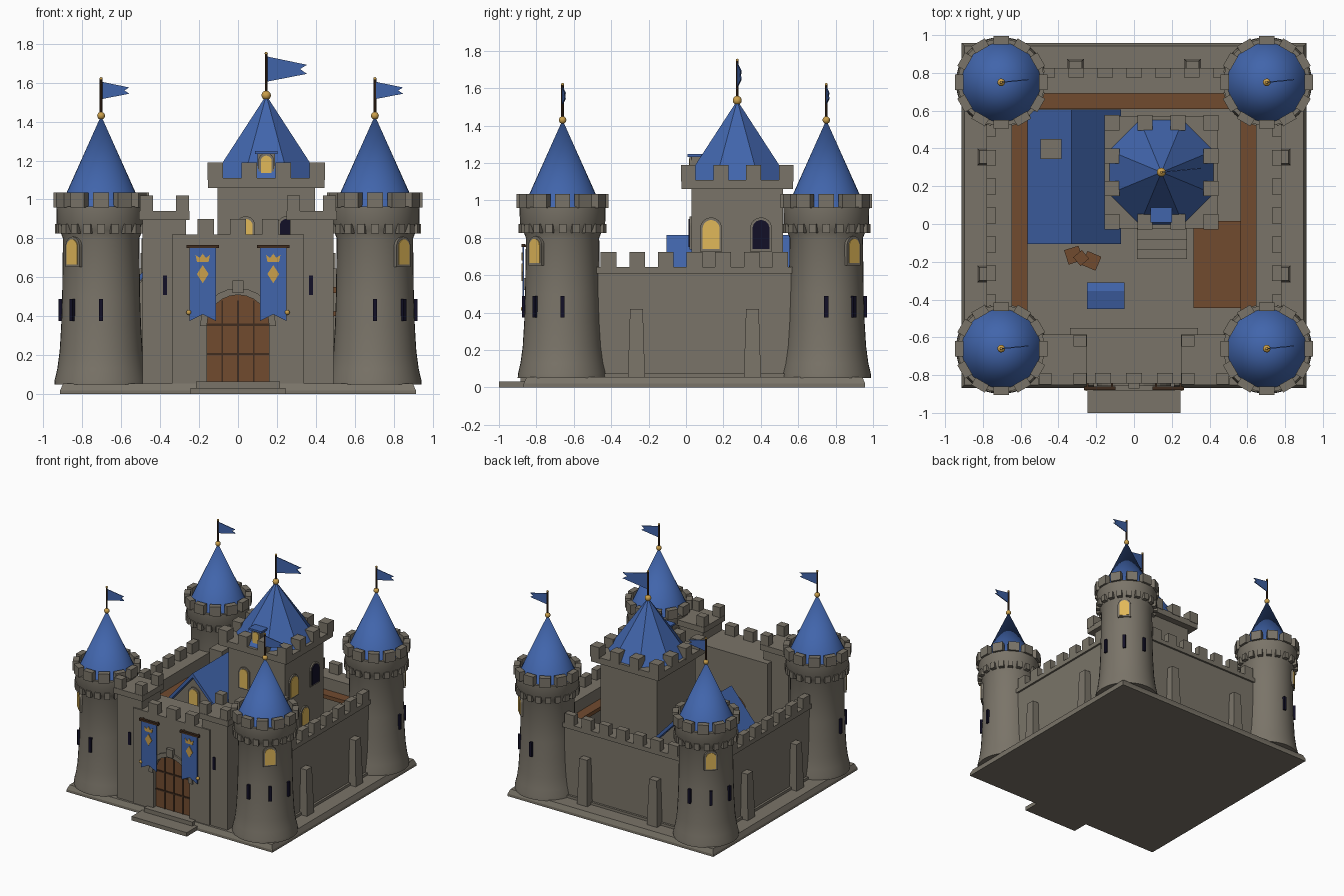
import bpy, bmesh, math
from mathutils import Matrix, Vector

if "Cube" in bpy.data.objects:
    bpy.data.objects.remove(bpy.data.objects["Cube"])

def mat(name, r, g, b):
    m = bpy.data.materials.new(name)
    m.diffuse_color = (r, g, b, 1)
    m.use_nodes = True
    m.node_tree.nodes["Principled BSDF"].inputs["Base Color"].default_value = m.diffuse_color
    return m

STONE = mat("stone", 0.195, 0.175, 0.14)
BLUE = mat("roof blue", 0.053, 0.13, 0.41)
WOOD = mat("wood", 0.165, 0.07, 0.028)
DARKWOOD = mat("dark wood", 0.05, 0.025, 0.013)
GOLD = mat("gold", 0.60, 0.35, 0.07)
GLOW = mat("lit window", 0.75, 0.48, 0.10)
DARK = mat("dark opening", 0.006, 0.005, 0.02)
OY = 0.045                      # middle of the walled square
PI = math.pi

def place(x, y, z=0, phi=0, r=0):
    """Local -y faces outward at angle phi, pushed out by r."""
    return Matrix.Translation((x, y, z)) @ Matrix.Rotation(phi, 4, 'Z') @ Matrix.Translation((0, -r, 0))

def finish(name, bm, m, smooth=False):
    bmesh.ops.recalc_face_normals(bm, faces=bm.faces)
    me = bpy.data.meshes.new(name)
    bm.to_mesh(me)
    bm.free()
    me.materials.append(m)
    ob = bpy.data.objects.new(name, me)
    bpy.context.collection.objects.link(ob)
    if smooth:
        bpy.context.view_layer.objects.active = ob
        ob.select_set(True)
        bpy.ops.object.shade_smooth_by_angle(angle=math.radians(35))
        ob.select_set(False)
    return ob

def add_box(bm, x0, x1, y0, y1, z0, z1, M=Matrix(), taper=0):
    vs = bmesh.ops.create_cube(bm, size=1)['verts']
    for v in vs:
        t = taper if v.co.z > 0 else 0
        v.co = M @ Vector(((x0+x1)/2 + v.co.x*(x1-x0-2*t), (y0+y1)/2 + v.co.y*(y1-y0-2*t),
                           (z0+z1)/2 + v.co.z*(z1-z0)))

def boxes(name, m, lst, M=Matrix(), taper=0):
    bm = bmesh.new()
    for b in lst:
        add_box(bm, *b, M, taper)
    return finish(name, bm, m)

def prism(name, m, pts, y0, y1, M=Matrix()):
    """Outline in x,z extruded from y0 to y1."""
    bm = bmesh.new()
    a = [bm.verts.new(M @ Vector((x, y0, z))) for x, z in pts]
    b = [bm.verts.new(M @ Vector((x, y1, z))) for x, z in pts]
    bm.faces.new(a)
    bm.faces.new(b[::-1])
    n = len(pts)
    for i in range(n):
        bm.faces.new((a[i], b[i], b[(i+1) % n], a[(i+1) % n]))
    return finish(name, bm, m)

def arc(r, zc, n=12):
    return [(r*math.cos(PI - PI*i/n), zc + r*math.sin(PI - PI*i/n)) for i in range(n+1)]

def arch(w, h):
    return [(-w/2, 0)] + arc(w/2, h - w/2) + [(w/2, 0)]

def window(name, w, h, M, m=GLOW):
    prism(name + "_frame", STONE, [(x, z - 0.012) for x, z in arch(w + 0.026, h + 0.026)], 0.02, -0.010, M)
    prism(name + "_pane", m, arch(w, h), 0, -0.015, M)

def lathe(name, m, prof, x, y, n=32, rot=0, smooth=True):
    bm = bmesh.new()
    rings = [[bm.verts.new((x + r*math.cos(rot + 2*PI*i/n), y + r*math.sin(rot + 2*PI*i/n), z))
              for i in range(n)] for r, z in prof]
    for a, b in zip(rings, rings[1:]):
        for i in range(n):
            bm.faces.new((a[i], a[(i+1) % n], b[(i+1) % n], b[i]))
    bm.faces.new(rings[0][::-1])
    bm.faces.new(rings[-1])
    bmesh.ops.remove_doubles(bm, verts=bm.verts, dist=1e-5)
    return finish(name, bm, m, smooth)

def ball(name, x, y, z, r):
    bm = bmesh.new()
    bmesh.ops.create_uvsphere(bm, u_segments=16, v_segments=10, radius=r, matrix=Matrix.Translation((x, y, z)))
    finish(name, bm, GOLD, True)

def flag(name, x, y, z0, z1, s):
    lathe(name + "_pole", DARKWOOD, [(0.007, z0), (0.007, z1)], x, y, 8)
    ball(name + "_finial", x, y, z0, 0.02 if s == 1 else 0.024)
    ball(name + "_pole_tip", x, y, z1, 0.008)
    pts = [(0, 0), (0.145, -0.03), (0.12, -0.045), (0.145, -0.062), (0, -0.09)]
    prism(name + "_pennant", BLUE, [(a*s, b*s) for a, b in pts], -0.003, 0.003, place(x, y, z1 - 0.015, 0.1))

# base and entrance steps
boxes("base", STONE, [(-0.913, 0.913, -0.868, 0.958, 0, 0.02)])
boxes("base_top", STONE, [(-0.913, 0.913, -0.868, 0.958, 0.02, 0.055)], taper=0.015)
boxes("entrance_steps", STONE, [(-0.245, 0.245, -1.0, -0.8, 0, 0.032), (-0.215, 0.215, -0.885, -0.8, 0.03, 0.065)])

# corner towers
for sx in (-1, 1):
    for sy in (-1, 1):
        x, y = 0.703*sx, OY + 0.705*sy
        lathe("tower", STONE, [(0.24, 0.05), (0.238, 0.075), (0.225, 0.13), (0.213, 0.22), (0.205, 0.35), (0.2, 0.5),
                               (0.196, 0.8), (0.212, 0.84), (0.228, 0.875), (0.23, 0.965)], x, y, 40)
        bm = bmesh.new()
        for i in range(20):
            add_box(bm, -0.02, 0.02, -0.236, -0.18, 0.825, 0.875, place(x, y, 0, 2*PI*i/20))
        finish("tower_corbels", bm, STONE)
        bm = bmesh.new()
        for i in range(12):
            add_box(bm, -0.041, 0.041, -0.245, -0.2, 0.96, 1.035, place(x, y, 0, 2*PI*i/12))
        finish("tower_merlons", bm, STONE)
        lathe("tower_roof", BLUE, [(0.21, 0.962), (0, 1.43)], x, y, 32)
        flag("tower_flag", x, y, 1.43, 1.62, 1)
        diag = math.atan2(sx, -sy)
        window("tower_window", 0.075, 0.13, place(x, y, 0.665, diag, 0.198))
        for phi in (diag, math.atan2(sx, 0), math.atan2(0, -sy)):
            boxes("arrow_slit", DARK, [(-0.011, 0.011, -0.014, 0.02, 0.375, 0.49)], place(x, y, 0, phi, 0.204))

# curtain walls on both sides and the back
for phi in (PI/2, -PI/2, PI):
    M = place(0, OY, 0, phi)
    boxes("curtain_wall", STONE, [(-0.6, 0.6, -0.765, -0.645, 0.05, 0.62)], M)
    boxes("wall_cap", STONE, [(-0.6, 0.6, -0.78, -0.645, 0.61, 0.645)], M)
    boxes("wall_plinth", STONE, [(-0.6, 0.6, -0.782, -0.7, 0.05, 0.075)], M)
    boxes("wall_merlons", STONE, [(i*0.153 - 0.042, i*0.153 + 0.042, -0.78, -0.73, 0.64, 0.725)
                                  for i in range(-3, 4)], M)
    for s in (-0.31, 0.31):
        boxes("buttress", STONE, [(s - 0.046, s + 0.046, -0.83, -0.74, 0.05, 0.42)], M, taper=0.012)
    boxes("wall_walk", WOOD, [(-0.6 if phi == PI else -0.52, 0.6 if phi == PI else 0.52, -0.65, -0.565, 0.52, 0.55)], M)

# gatehouse centre with arched passage
prism("gatehouse", STONE, [(-0.34, 0.05), (-0.16, 0.05)] + arc(0.16, 0.35) +
      [(0.16, 0.05), (0.34, 0.05), (0.34, 0.82), (-0.34, 0.82)], -0.845, -0.55)
prism("gate_arch", STONE, arc(0.195, 0.35) + arc(0.16, 0.35)[::-1], -0.858, -0.83)
boxes("keystone", STONE, [(-0.028, 0.028, -0.872, -0.83, 0.52, 0.585)])
boxes("gatehouse_merlons", STONE, [(c - 0.042, c + 0.042, -0.845, -0.79, 0.81, 0.9) for c in (-0.165, 0, 0.165)])
prism("gate_door", WOOD, [(x, z + 0.06) for x, z in arch(0.32, 0.45)], -0.81, -0.77)
boxes("door_bands", DARKWOOD, [(-0.16, 0.16, -0.816, -0.8, z, z + 0.012) for z in (0.2, 0.35)] +
      [(x - 0.004, x + 0.004, -0.816, -0.8, 0.06, 0.48) for x in (-0.08, 0, 0.08)])

# gatehouse flanks, banners
for s in (-1, 1):
    x0, x1 = sorted((0.267*s, 0.49*s))
    boxes("gate_flank", STONE, [(x0, x1, -0.835, -0.6, 0.05, 0.9)])
    boxes("flank_cap", STONE, [(x0 - 0.018, x1 + 0.018, -0.853, -0.585, 0.895, 0.94)])
    boxes("flank_merlons", STONE, [(c*s - 0.034, c*s + 0.034, y, y + 0.06, 0.93, 1.02)
                                   for c, y in ((0.285, -0.85), (0.47, -0.85), (0.285, -0.648))])
    boxes("gate_slit", DARK, [(0.375*s - 0.01, 0.375*s + 0.01, -0.842, -0.82, 0.51, 0.61)])
    M = place(0.181*s, -0.87)
    prism("banner", BLUE, [(-0.069, 0.755), (0.069, 0.755), (0.069, 0.375), (0, 0.41), (-0.069, 0.375)], -0.004, 0.004, M)
    boxes("banner_rod", DARKWOOD, [(-0.084, 0.084, -0.01, 0.01, 0.75, 0.767), (-0.07, -0.06, 0, 0.04, 0.75, 0.765),
                                   (0.06, 0.07, 0, 0.04, 0.75, 0.765)], M)
    prism("banner_diamond", GOLD, [(0, 0.57), (0.03, 0.617), (0, 0.663), (-0.03, 0.617)], -0.009, 0, M)
    prism("banner_crown", GOLD, [(-0.03, 0.68), (0.03, 0.68), (0.037, 0.715), (0.016, 0.7), (0, 0.722),
                                 (-0.016, 0.7), (-0.037, 0.715)], -0.009, 0, M)
    ball("banner_weight", 0.181*s + 0.072*s, -0.87, 0.42, 0.013)

# keep
KX, KY = 0.145, 0.274
boxes("keep", STONE, [(KX - 0.25, KX + 0.25, KY - 0.245, KY + 0.245, 0.05, 1.07)])
boxes("keep_cap", STONE, [(KX - 0.3, KX + 0.3, KY - 0.298, KY + 0.298, 1.06, 1.11)])
q = [-0.262, -0.087, 0.087, 0.262]
boxes("keep_merlons", STONE, [(KX + a - 0.04, KX + a + 0.04, KY + b - 0.04, KY + b + 0.04, 1.1, 1.19)
                              for a in q for b in q if max(abs(a), abs(b)) > 0.2])
lathe("keep_roof", BLUE, [(0.302, 1.105), (0, 1.535)], KX, KY, 8, PI/8, False)
flag("keep_flag", KX, KY, 1.535, 1.75, 1.45)
for a, m in ((-0.105, GLOW), (0.105, DARK)):
    window("keep_front_window", 0.07, 0.15, place(KX + a, KY - 0.245, 0.75), m)
for a, m in ((-0.14, GLOW), (0.127, DARK)):
    window("keep_side_window", 0.09, 0.155, place(KX + 0.25, KY + a, 0.74, PI/2), m)
window("keep_low_window", 0.08, 0.13, place(KX + 0.25, KY, 0.46, PI/2))
window("keep_door", 0.15, 0.26, place(KX, KY - 0.245, 0.12), WOOD)
boxes("keep_steps", STONE, [(0.015, 0.28, -0.185 + 0.05*i, 0.04, 0.05, 0.08 + 0.025*i) for i in range(3)])
boxes("dormer", STONE, [(0.1, 0.19, 0.03, 0.2, 1.11, 1.235)])
boxes("dormer_roof", BLUE, [(0.088, 0.202, 0.008, 0.2, 1.233, 1.248)])
window("dormer_window", 0.055, 0.09, place(KX, 0.03, 1.135))

# great hall with gabled roof
HX = -0.33
prism("hall", STONE, [(HX - 0.2, 0.05), (HX + 0.22, 0.05), (HX + 0.22, 0.54), (HX, 0.775), (HX - 0.2, 0.54)], -0.08, 0.59)
prism("hall_roof", BLUE, [(HX - 0.235, 0.51), (HX, 0.78), (HX + 0.26, 0.51), (HX + 0.26, 0.54), (HX, 0.815),
                          (HX - 0.235, 0.54)], -0.105, 0.605)
window("hall_window", 0.075, 0.12, place(HX, -0.08, 0.56))
window("hall_door", 0.12, 0.22, place(HX, -0.08, 0.07), WOOD)
boxes("chimney", STONE, [(-0.495, -0.385, 0.345, 0.45, 0.4, 0.8)])

# lean-to stable against the right wall
prism("stable_roof", WOOD, [(0.315, 0.33), (0.645, 0.46), (0.645, 0.485), (0.315, 0.355)], -0.445, 0.015)
boxes("stable_posts", DARKWOOD, [(0.335, 0.36, y, y + 0.025, 0.05, 0.345) for y in (-0.43, -0.22, -0.025)])

# market stall and crates
prism("stall_canopy", BLUE, [(-0.355, 0.25), (-0.355, 0.265), (-0.45, 0.24), (-0.45, 0.225)][::-1], -0.05, -0.25,
      Matrix(((0, 1, 0, 0), (1, 0, 0, 0), (0, 0, 1, 0), (0, 0, 0, 1)))).location = (0, 0.0, 0)
prism("stall_canopy_back", BLUE, [(-0.31, 0.24), (-0.31, 0.255), (-0.355, 0.265), (-0.355, 0.25)], -0.05, -0.25,
      Matrix(((0, 1, 0, 0), (1, 0, 0, 0), (0, 0, 1, 0), (0, 0, 0, 1))))
boxes("stall_frame", WOOD, [(x, x + 0.014, y, y + 0.014, 0.05, 0.235) for x in (-0.24, -0.074) for y in (-0.44, -0.334)] +
      [(-0.24, -0.06, -0.44, -0.32, 0.12, 0.14)])
for x, y, z, a in ((-0.32, -0.165, 0.05, 0.3), (-0.225, -0.195, 0.05, -0.4), (-0.28, -0.18, 0.13, 0.7)):
    h = 0.04 if z < 0.1 else 0.03
    boxes("crate", WOOD, [(-h, h, -h, h, 0, 2*h)], place(x, y, z, a))
